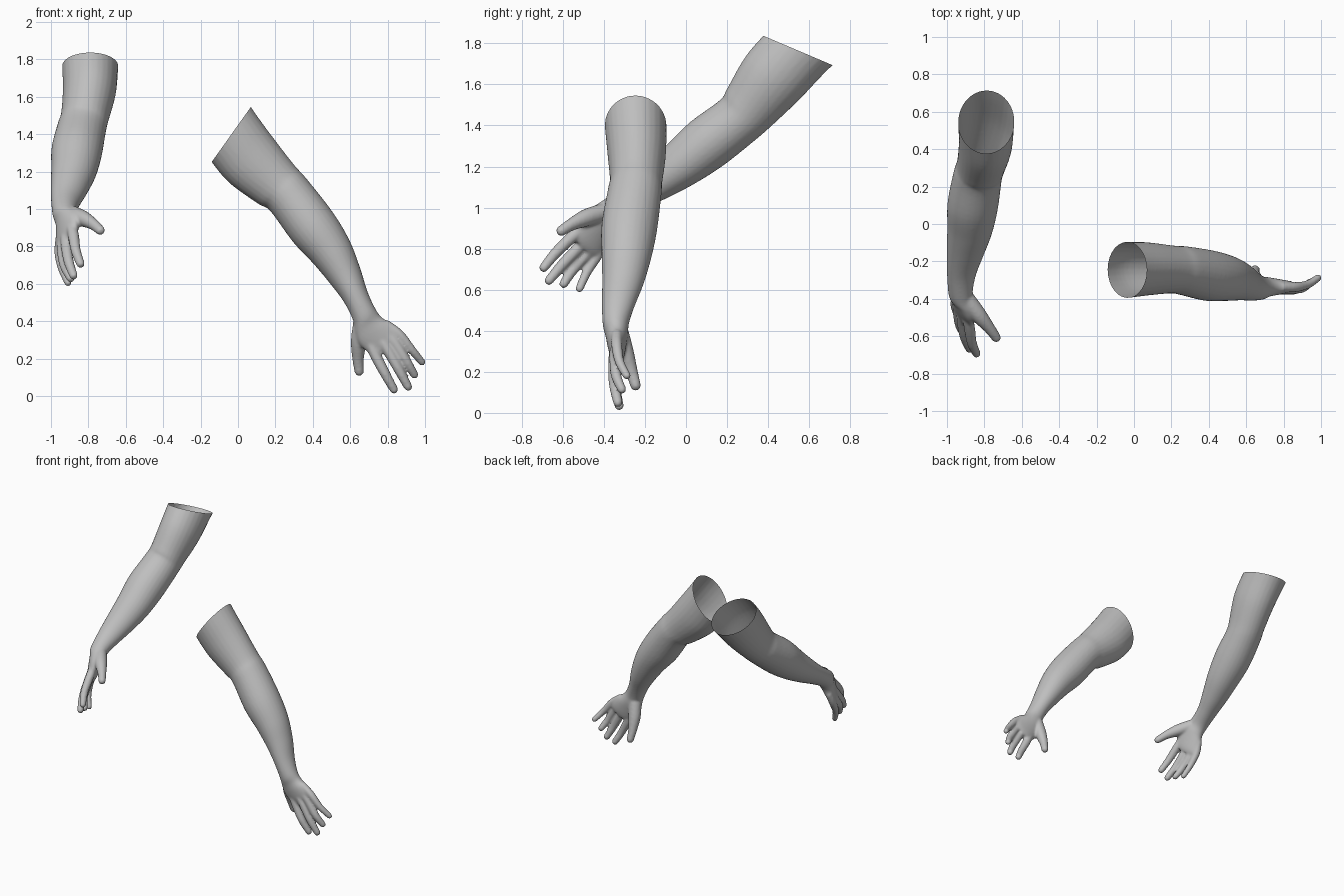
import bpy
import bmesh
from math import cos, sin, tau
from mathutils import Vector

if "Cube" in bpy.data.objects:
    bpy.data.objects.remove(bpy.data.objects["Cube"])

grey = bpy.data.materials.new("plain_grey")
grey.use_nodes = True
colour = (0.52, 0.52, 0.52, 1)
grey.diffuse_color = colour
grey.node_tree.nodes["Principled BSDF"].inputs["Base Color"].default_value = colour

# Half width and half depth from upper arm to wrist
ARM_RADII = [(.172, .15), (.168, .142), (.142, .128), (.13, .131), (.133, .136),
             (.115, .122), (.091, .102), (.069, .08), (.068, .064)]
# Palm stations: along, across, half width, half depth
PALM = [(.06, .01, .083, .055), (.12, 0, .104, .046),
        (.19, -.02, .104, .034), (.222, -.02, .08, .022)]
# Digit paths: (along, across, palmward, radius)
DIGITS = {
    "index": [(.12, .045, 0, .028), (.21, .06, -.003, .03), (.33, .068, -.006, .027), (.447, .072, .014, .023)],
    "middle": [(.12, -.005, -.004, .028), (.225, -.01, -.01, .03), (.35, -.006, -.012, .027), (.473, 0, .007, .023)],
    "ring": [(.12, -.045, 0, .028), (.215, -.062, -.006, .029), (.33, -.064, -.004, .026), (.434, -.063, .03, .022)],
    "little": [(.1, -.07, .004, .026), (.187, -.105, .002, .027), (.29, -.12, .014, .023), (.396, -.135, .055, .02)],
    "thumb": [(.03, .035, .018, .045), (.11, .1, .045, .043), (.185, .15, .074, .031), (.268, .19, .1, .026)],
}


def spline(stations, steps=6):
    """Smoothly interpolate tuples of vectors."""
    out = []
    last = len(stations) - 1
    for i in range(last):
        p0, p1 = stations[max(i - 1, 0)], stations[i]
        p2, p3 = stations[i + 1], stations[min(i + 2, last)]
        for k in range(steps):
            t = k / steps
            out.append(tuple(
                (b * 2 + (c - a) * t + (a * 2 - b * 5 + c * 4 - d) * t * t
                 + (b * 3 - a - c * 3 + d) * t ** 3) / 2
                for a, b, c, d in zip(p0, p1, p2, p3)))
    return out + [stations[-1]]


def loft(bm, rings, sides=28):
    """Closed tube through elliptical rings of (centre, side, depth)."""
    loops = [[bm.verts.new(c + s * cos(tau * k / sides) + d * sin(tau * k / sides))
              for k in range(sides)] for c, s, d in rings]
    for a, b in zip(loops, loops[1:]):
        for k in range(sides):
            j = (k + 1) % sides
            bm.faces.new((a[k], a[j], b[j], b[k]))
    bm.faces.new(loops[0])
    bm.faces.new(loops[-1][::-1])


def square_to(v, axis):
    return (v - axis * v.dot(axis)).normalized()


def build_arm(name, path, palm_top, palm_wrist, fingers_dir, rim_axis, hand):
    bm = bmesh.new()
    path = [Vector(p) for p in path]
    palm_top, palm_wrist = Vector(palm_top), Vector(palm_wrist)
    f = Vector(fingers_dir).normalized()
    n = square_to(palm_wrist, f)
    u = n.cross(f)
    wrist = path[-1]

    # Upper arm and forearm
    rings = []
    last = len(path) - 1
    for i, (p, (w, d)) in enumerate(zip(path, ARM_RADII)):
        t = (path[min(i + 1, last)] - path[max(i - 1, 0)]).normalized()
        if i == last:
            t = f
        depth = square_to(palm_top.lerp(palm_wrist, i / last), t)
        rings.append((p, depth.cross(t) * w, depth * d))
    top_dir = (path[1] - path[0]).normalized()
    rings.insert(0, (path[0] - top_dir * .15, rings[0][1] * 1.06, rings[0][2] * 1.03))

    # Palm
    for a, b, w, d in PALM:
        rings.append((wrist + f * a + u * b * hand + n * .004, u * w, n * d))
    loft(bm, spline(rings))

    # Fingers and thumb with rounded tips
    for digit in DIGITS.values():
        pts = [(wrist + f * a + u * b * hand + n * c, r) for a, b, c, r in digit]
        (before, _), (tip, r) = pts[-2:]
        end = (tip - before).normalized()
        pts[-1] = (tip - end * r, r)
        stations = []
        for i, (p, rad) in enumerate(pts):
            t = (pts[min(i + 1, 3)][0] - pts[max(i - 1, 0)][0]).normalized()
            depth = square_to(n, t)
            stations.append((p, depth.cross(t) * rad, depth * rad))
        tube = spline(stations)
        c, s, d = tube[-1]
        for k in range(1, 5):
            q = tau / 4 * k / 4.3
            tube.append((c + end * r * sin(q), s * cos(q), d * cos(q)))
        loft(bm, tube, 16)

    bmesh.ops.recalc_face_normals(bm, faces=bm.faces)
    mesh = bpy.data.meshes.new(name)
    bm.to_mesh(mesh)
    bm.free()
    obj = bpy.data.objects.new(name, mesh)
    bpy.context.collection.objects.link(obj)

    # Fuse into one skin and soften the joins
    fuse = obj.modifiers.new("fuse", 'REMESH')
    fuse.mode = 'VOXEL'
    fuse.voxel_size = .008
    soften = obj.modifiers.new("soften", 'SMOOTH')
    soften.factor = .5
    soften.iterations = 6
    bpy.context.view_layer.update()
    skin = bpy.data.meshes.new_from_object(
        obj.evaluated_get(bpy.context.evaluated_depsgraph_get()))
    obj.modifiers.clear()
    obj.data = skin

    # Open, slanted cut at the top of the sleeve-like upper arm
    normal = Vector(rim_axis).cross(palm_top).normalized()
    if normal.dot(top_dir) > 0:
        normal = -normal
    bm = bmesh.new()
    bm.from_mesh(skin)
    bmesh.ops.bisect_plane(bm, geom=bm.verts[:] + bm.edges[:] + bm.faces[:],
                           plane_co=path[0], plane_no=normal, clear_outer=True)
    for face in bm.faces:
        face.smooth = True
        face.material_index = 0
    bm.to_mesh(skin)
    bm.free()
    skin.materials.clear()
    skin.materials.append(grey)
    return obj


build_arm("left_arm",
          [(-.037, -.245, 1.397), (.07, -.24, 1.26), (.203, -.243, 1.133),
           (.27, -.25, 1.075), (.4, -.276, .904), (.5, -.29, .77),
           (.572, -.307, .645), (.63, -.33, .53), (.675, -.342, .435)],
          (0, 1, 0), (0, 1, 0), (.518, .015, -.856), (.21, 0, .295), 1)

build_arm("right_arm",
          [(-.79, .543, 1.766), (-.795, .42, 1.63), (-.82, .31, 1.49),
           (-.837, .25, 1.425), (-.862, .1, 1.31), (-.878, -.03, 1.207),
           (-.902, -.15, 1.12), (-.922, -.265, 1.045), (-.927, -.37, .98)],
          (1, 0, 0), (.88, .41, -.25), (.1, -.664, -.74), (0, .33, -.14), -1)
